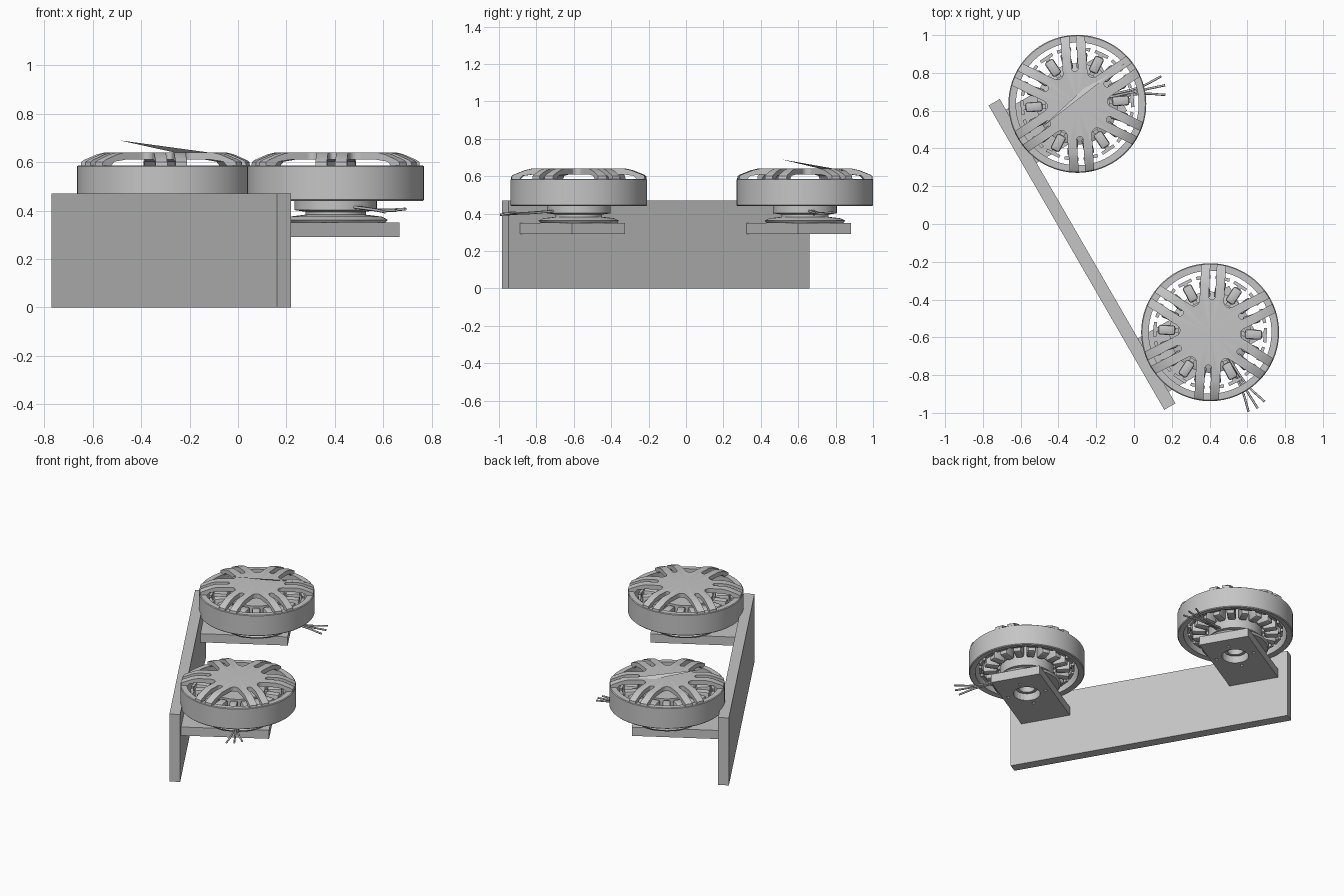
import bpy, bmesh, math
from mathutils import Matrix, Vector

if "Cube" in bpy.data.objects:
    bpy.data.objects.remove(bpy.data.objects["Cube"], do_unlink=True)

metal = bpy.data.materials.new("plain_grey")
metal.use_nodes = True
grey = (0.56, 0.56, 0.56, 1)
metal.diffuse_color = grey
bsdf = next(n for n in metal.node_tree.nodes if n.type == "BSDF_PRINCIPLED")
bsdf.inputs["Base Color"].default_value = grey
bsdf.inputs["Roughness"].default_value = 0.6


def finish(name, bm, matrix=Matrix(), smooth=False):
    bmesh.ops.recalc_face_normals(bm, faces=bm.faces)
    mesh = bpy.data.meshes.new(name)
    bm.to_mesh(mesh)
    bm.free()
    mesh.materials.append(metal)
    ob = bpy.data.objects.new(name, mesh)
    ob.matrix_world = matrix
    bpy.context.collection.objects.link(ob)
    if smooth:
        shade(ob)
    return ob


def shade(ob):
    bpy.ops.object.select_all(action="DESELECT")
    ob.select_set(True)
    bpy.context.view_layer.objects.active = ob
    bpy.ops.object.shade_smooth_by_angle(angle=math.radians(30))


def lathe(name, profile, matrix, closed=True, steps=64):
    """Spin an (r, z) outline around the z axis."""
    bm = bmesh.new()
    verts = [bm.verts.new((r, 0, z)) for r, z in profile]
    pairs = list(zip(verts, verts[1:] + verts[:1]))
    edges = [bm.edges.new(p) for p in (pairs if closed else pairs[:-1])]
    bmesh.ops.spin(bm, geom=verts + edges, axis=(0, 0, 1), cent=(0, 0, 0),
                   angle=math.tau, steps=steps)
    bmesh.ops.remove_doubles(bm, verts=bm.verts, dist=0.0001)
    return finish(name, bm, matrix, True)


def prism(bm, outline, z0, z1, turn=0.0):
    """Extrude a flat outline from z0 to z1, turned around z."""
    rot = Matrix.Rotation(turn, 3, "Z")
    face = bm.faces.new([bm.verts.new(rot @ Vector((x, y, z0))) for x, y in outline])
    out = bmesh.ops.extrude_face_region(bm, geom=[face])["geom"]
    bmesh.ops.translate(bm, vec=(0, 0, z1 - z0),
                        verts=[v for v in out if isinstance(v, bmesh.types.BMVert)])


def arc(cx, r, start, end, n=8):
    return [(cx + r * math.cos(math.radians(start + (end - start) * i / n)),
             r * math.sin(math.radians(start + (end - start) * i / n)))
            for i in range(n + 1)]


def rect(x0, x1, half):
    return [(x0, -half), (x1, -half), (x1, half), (x0, half)]


def cut(ob, cutter):
    """Subtract the cutter, then throw it away."""
    mod = ob.modifiers.new("cut", "BOOLEAN")
    mod.object = cutter
    mod.solver = "EXACT"
    bpy.context.view_layer.update()
    result = bpy.data.meshes.new_from_object(
        ob.evaluated_get(bpy.context.evaluated_depsgraph_get()))
    ob.modifiers.clear()
    ob.data = result
    bpy.data.objects.remove(cutter, do_unlink=True)


def motor(side, x, y, turn, wire_angle):
    place = Matrix.Translation((x, y, 0))
    spun = place @ Matrix.Rotation(math.radians(turn), 4, "Z")
    square = place @ Matrix.Rotation(math.radians(30), 4, "Z")

    # Mounting bracket with a bore and screw holes
    bm = bmesh.new()
    prism(bm, rect(-0.35, 0.21, 0.163), 0.29, 0.35)
    bracket = finish(side + "_bracket", bm, square)
    bm = bmesh.new()
    prism(bm, arc(0, 0.085, 0, 345, 23), 0.2, 0.5)
    for k in range(4):
        prism(bm, arc(0.125, 0.011, 0, 315, 7), 0.2, 0.5, k * math.pi / 2)
    cut(bracket, finish("bracket_cutter", bm, square))

    # Motor base, stepped, with a hollow centre
    lathe(side + "_motor_base",
          [(0.05, 0.33), (0.07, 0.33), (0.07, 0.35), (0.205, 0.35), (0.215, 0.362),
           (0.19, 0.375), (0.125, 0.383), (0.125, 0.395), (0.17, 0.402),
           (0.17, 0.44), (0.05, 0.44)], place)

    # Stator core with T-shaped teeth and wound coils
    lathe(side + "_stator_core",
          [(0.05, 0.44), (0.17, 0.44), (0.17, 0.56), (0.05, 0.56)], place)
    bm = bmesh.new()
    coils = bmesh.new()
    count = 18
    for k in range(count):
        a = math.tau * k / count
        prism(bm, rect(0.16, 0.29, 0.012), 0.47, 0.54, a)
        prism(bm, rect(0.283, 0.3, 0.038), 0.465, 0.545, a)
        prism(coils, rect(0.185, 0.275, 0.026), 0.445, 0.56, a)
    finish(side + "_stator_teeth", bm, spun)
    bmesh.ops.bevel(coils, geom=coils.edges[:], offset=0.012, segments=2,
                    affect="EDGES", profile=0.5)
    finish(side + "_coils", coils, spun, True)

    # Rotor ring
    lathe(side + "_rotor_ring",
          [(0.325, 0.445), (0.36, 0.44), (0.365, 0.445), (0.365, 0.582),
           (0.36, 0.586), (0.325, 0.586)], spun, steps=96)

    # Domed cover, cut into six split spokes
    cover = lathe(side + "_spoked_cover",
                  [(0, 0.64), (0.255, 0.64), (0.29, 0.632), (0.35, 0.608),
                   (0.361, 0.6), (0.363, 0.58), (0.325, 0.58), (0.305, 0.602),
                   (0.25, 0.61), (0, 0.61)], spun, closed=False, steps=96)
    bm = bmesh.new()
    far = (0.13 + 0.5 * math.cos(math.pi / 6), 0.25)
    window = arc(0.19, 0.03, 120, 240) + [(far[0], -far[1]), far]
    slot = arc(0.19, 0.017, 90, 270) + [(0.6, -0.017), (0.6, 0.017)]
    for k in range(6):
        prism(bm, window, 0.5, 0.7, k * math.pi / 3)
        prism(bm, slot, 0.5, 0.7, (k + 0.5) * math.pi / 3)
    cut(cover, finish("cover_cutter", bm, spun))
    shade(cover)

    # Three lead wires
    wires = bpy.data.curves.new(side + "_wires", "CURVE")
    wires.dimensions = "3D"
    wires.bevel_depth = 0.006
    wires.bevel_resolution = 2
    for k in (-1, 0, 1):
        spline = wires.splines.new("BEZIER")
        spline.bezier_points.add(2)
        path = [(0.15, 0.012 * k, 0.415), (0.34, 0.018 * k, 0.402),
                (0.475 - 0.01 * abs(k), 0.05 * k, 0.4 + 0.006 * k)]
        for point, co in zip(spline.bezier_points, path):
            point.co = co
            point.handle_left_type = point.handle_right_type = "AUTO"
    wires.materials.append(metal)
    ob = bpy.data.objects.new(side + "_wires", wires)
    ob.matrix_world = place @ Matrix.Rotation(math.radians(wire_angle), 4, "Z")
    bpy.context.collection.objects.link(ob)


# Upright plank running diagonally
bm = bmesh.new()
prism(bm, rect(-0.353, -0.285, 0.93), 0, 0.47)
plank_spot = Matrix.Rotation(math.radians(30), 4, "Z") @ Matrix.Translation((0, -0.002, 0))
finish("plank", bm, plank_spot)

motor("back", -0.30, 0.636, 4, 12)
motor("front", 0.403, -0.573, -3, -58)

# Thin loose sliver above the back motor
bm = bmesh.new()
bm.faces.new([bm.verts.new(p) for p in
              ((-0.49, 0.51, 0.69), (-0.05, 0.85, 0.63), (-0.24, 0.74, 0.635))])
finish("loose_sliver", bm)
